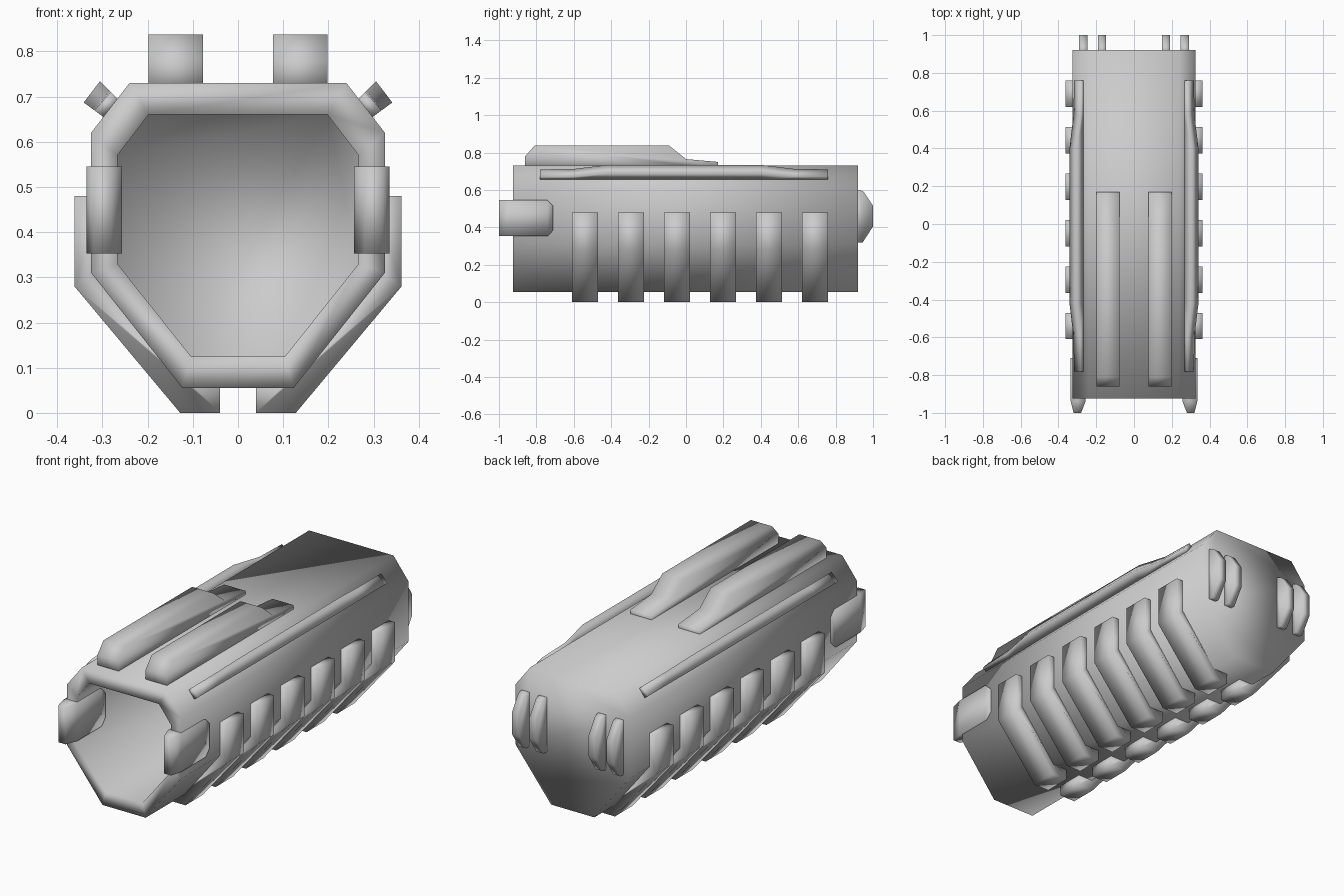
import bpy, bmesh

if "Cube" in bpy.data.objects:
    bpy.data.objects.remove(bpy.data.objects["Cube"])


def loft(name, rings, mirror=True):
    """Skin a list of equal-length point rings, cap both ends, smooth shade."""
    bm = bmesh.new()
    vs = [[bm.verts.new(p) for p in r] for r in rings]
    n = len(rings[0])
    for a, b in zip(vs, vs[1:]):
        for i in range(n):
            j = (i + 1) % n
            bm.faces.new((a[i], a[j], b[j], b[i]))
    bm.faces.new(vs[0])
    bm.faces.new(vs[-1])
    bmesh.ops.recalc_face_normals(bm, faces=bm.faces)
    for f in bm.faces:
        f.smooth = True
    me = bpy.data.meshes.new(name)
    bm.to_mesh(me)
    bm.free()
    ob = bpy.data.objects.new(name, me)
    bpy.context.collection.objects.link(ob)
    if mirror:
        ob.modifiers.new("Mirror", 'MIRROR').use_mirror_merge = False
    return ob


def side_prism(name, profile, x0, x1):
    """Extrude a (y, z) profile across x, mirrored."""
    return loft(name, [[(x, y, z) for y, z in profile] for x in (x0, x1)])


def at_y(profile, y):
    full = profile + [(-x, z) for x, z in reversed(profile)]
    return [(x, y, z) for x, z in full]


# Hollow octagonal casing, open at the front, closed at the back
outer = [(0.123, 0.055), (0.325, 0.31), (0.325, 0.62), (0.24, 0.73)]
inner = [(0.104, 0.125), (0.267, 0.33), (0.267, 0.57), (0.198, 0.66)]
loft("casing", [at_y(outer, 0.92), at_y(outer, -0.925),
                at_y(inner, -0.925), at_y(inner, 0.85)], mirror=False)

# Bent ribs wrapped around the lower sides
rib = [(0.362, 0.48), (0.362, 0.28), (0.128, 0), (0.04, 0),
       (0.04, 0.07), (0.11, 0.07), (0.30, 0.32), (0.30, 0.48)]
for i in range(6):
    y = -0.54 + i * 0.246
    loft(f"rib_{i + 1}", [[(x, yy, z) for x, z in rib]
                          for yy in (y - 0.07, y + 0.07)])

# Clamps gripping the front rim
clamp = [(-1.0, 0.28, 0.32, 0.353, 0.545), (-0.94, 0.257, 0.335, 0.353, 0.545),
         (-0.74, 0.257, 0.335, 0.353, 0.545), (-0.71, 0.257, 0.335, 0.385, 0.515)]
loft("front_clamp", [[(a, y, c), (b, y, c), (b, y, d), (a, y, d)]
                     for y, a, b, c, d in clamp])

# Rear fins, two per side
fin = [(0.90, 0.32), (0.945, 0.32), (1.0, 0.405), (1.0, 0.515),
       (0.95, 0.59), (0.93, 0.60), (0.90, 0.60)]
for i, x in enumerate((0.147, 0.247)):
    side_prism(f"rear_fin_{i + 1}", fin, x, x + 0.043)

# Long raised housings on the roof
housing = [(-0.86, 0.71), (-0.86, 0.78), (-0.81, 0.837), (-0.09, 0.837),
           (0.0, 0.765), (0.17, 0.75), (0.17, 0.71)]
side_prism("roof_housing", housing, 0.077, 0.198)

# Diagonal rails on the upper chamfers, standing prouder in the middle
rail = [(-0.78, 0.025), (-0.60, 0.028), (-0.42, 0.055),
        (0.40, 0.055), (0.58, 0.028), (0.76, 0.025)]
loft("shoulder_rail", [[(0.262, y, 0.69), (0.298, y, 0.655),
                        (0.298 + 0.79 * h, y, 0.655 + 0.58 * h),
                        (0.262 + 0.79 * h, y, 0.69 + 0.8 * h)] for y, h in rail])
